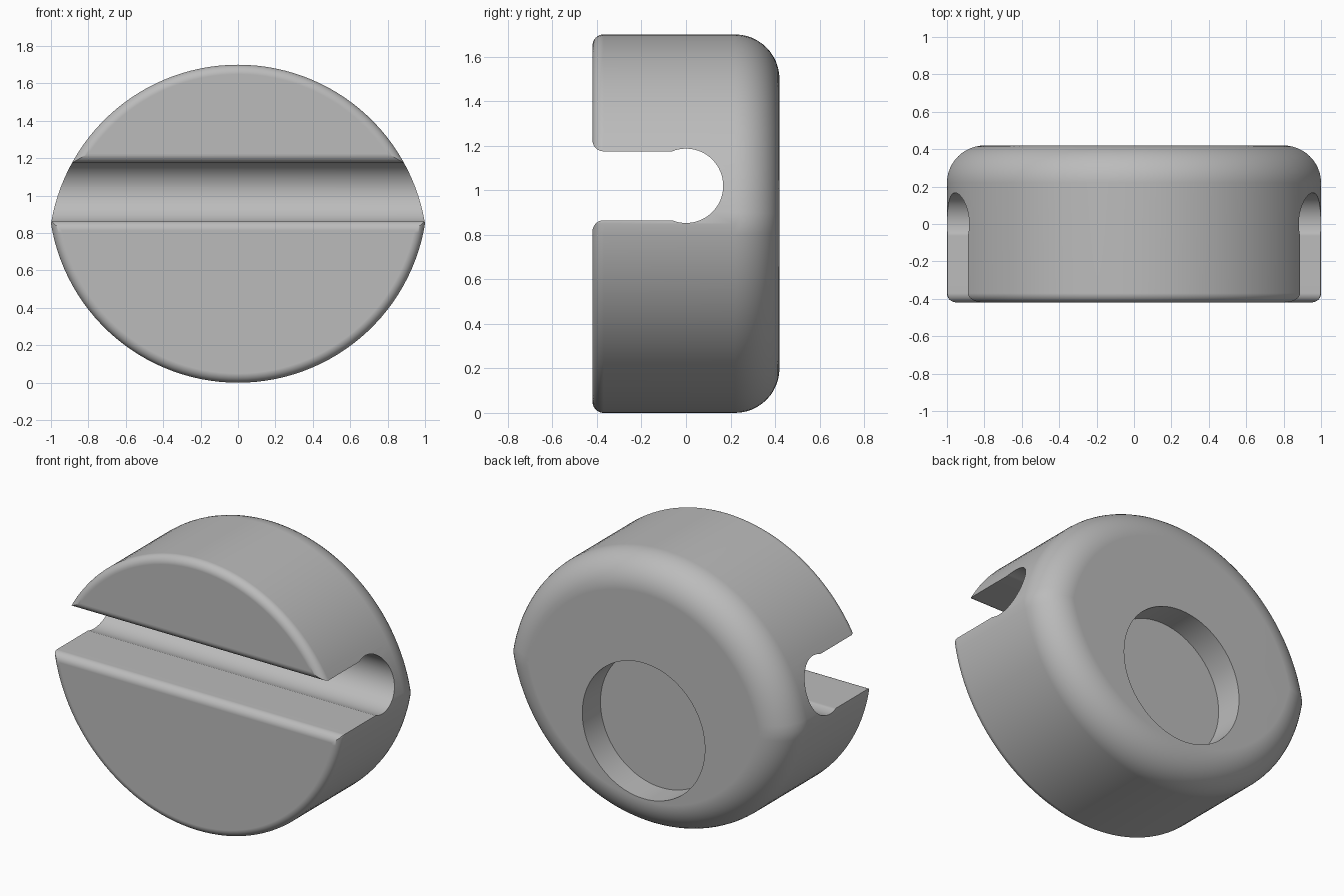
import bpy, bmesh
from math import sin, cos, pi, asin, sqrt

cube = bpy.data.objects.get("Cube")
if cube:
    bpy.data.objects.remove(cube, do_unlink=True)

MID = 0.85                      # height of the pointed sides
R = (1 + MID ** 2) / (2 * MID)  # radius of the upper and lower arcs
OFF = R - MID                   # arc centre offset from mid height
DEPTH = 0.42                    # half thickness
FRONT_R, BACK_R = 0.05, 0.2
SLOT_Z, SLOT_H, BORE = 1.02, 0.155, 0.167


def loft(name, rings):
    """Skin a list of closed rings and cap both ends."""
    bm = bmesh.new()
    loops = [[bm.verts.new(p) for p in ring] for ring in rings]
    n = len(loops[0])
    for a, b in zip(loops, loops[1:]):
        for i in range(n):
            j = (i + 1) % n
            bm.faces.new((a[i], a[j], b[j], b[i]))
    bm.faces.new(loops[0])
    bm.faces.new(loops[-1])
    bmesh.ops.recalc_face_normals(bm, faces=bm.faces)
    mesh = bpy.data.meshes.new(name)
    bm.to_mesh(mesh)
    bm.free()
    obj = bpy.data.objects.new(name, mesh)
    bpy.context.collection.objects.link(obj)
    return obj


def lens(inset, y, n=56):
    """Pointed outline of two arcs, moved inward by inset."""
    r = R - inset
    half = asin(sqrt(r * r - OFF * OFF) / r)
    ring = []
    for side in (1, -1):
        for i in range(n):
            a = side * (half - 2 * half * i / n)
            ring.append((r * sin(a), y, MID + side * (r * cos(a) - OFF)))
    return ring


# Body with a small front round and a large back round
steps = 12
rings = []
for i in range(steps + 1):
    a = pi / 2 * i / steps
    rings.append(lens(FRONT_R * (1 - sin(a)), -DEPTH + FRONT_R * (1 - cos(a))))
for i in range(steps + 1):
    a = pi / 2 * i / steps
    rings.append(lens(BACK_R * (1 - cos(a)), DEPTH - BACK_R * (1 - sin(a))))
body = loft("slotted_body", rings)

# Keyhole slot cutter with flared mouth
upper = [(-0.6, SLOT_H + FRONT_R)]
for i in range(steps + 1):
    a = pi / 2 * i / steps
    upper.append((-DEPTH + FRONT_R * (1 - cos(a)), SLOT_H + FRONT_R * (1 - sin(a))))
start = pi - asin(SLOT_H / BORE)
for i in range(24):
    a = start * (1 - i / 24)
    upper.append((BORE * cos(a), BORE * sin(a)))
profile = upper + [(BORE, 0)] + [(y, -z) for y, z in reversed(upper)]
slot = loft("slot_cutter", [[(x, y, SLOT_Z + z) for y, z in profile] for x in (-1.2, 1.2)])

# Round recess cutter for the back
recess = loft("recess_cutter", [
    [(0.425 * cos(2 * pi * i / 96), y, 0.64 + 0.425 * sin(2 * pi * i / 96)) for i in range(96)]
    for y in (DEPTH - 0.18, DEPTH + 0.1)])

# Cut the body
bpy.ops.object.select_all(action='DESELECT')
body.select_set(True)
bpy.context.view_layer.objects.active = body
for cutter in (slot, recess):
    mod = body.modifiers.new(cutter.name, 'BOOLEAN')
    mod.operation = 'DIFFERENCE'
    mod.solver = 'EXACT'
    mod.object = cutter
    bpy.ops.object.modifier_apply(modifier=mod.name)
    bpy.data.objects.remove(cutter, do_unlink=True)

# Smooth shading with flat caps kept flat
bpy.ops.object.shade_smooth_by_angle()
normals = body.modifiers.new("even_normals", 'WEIGHTED_NORMAL')
normals.keep_sharp = True

# Plain grey material
grey = bpy.data.materials.new("plain_grey")
grey.use_nodes = True
colour = (0.5, 0.5, 0.5, 1)
grey.diffuse_color = colour
grey.node_tree.nodes["Principled BSDF"].inputs["Base Color"].default_value = colour
body.data.materials.clear()
body.data.materials.append(grey)
